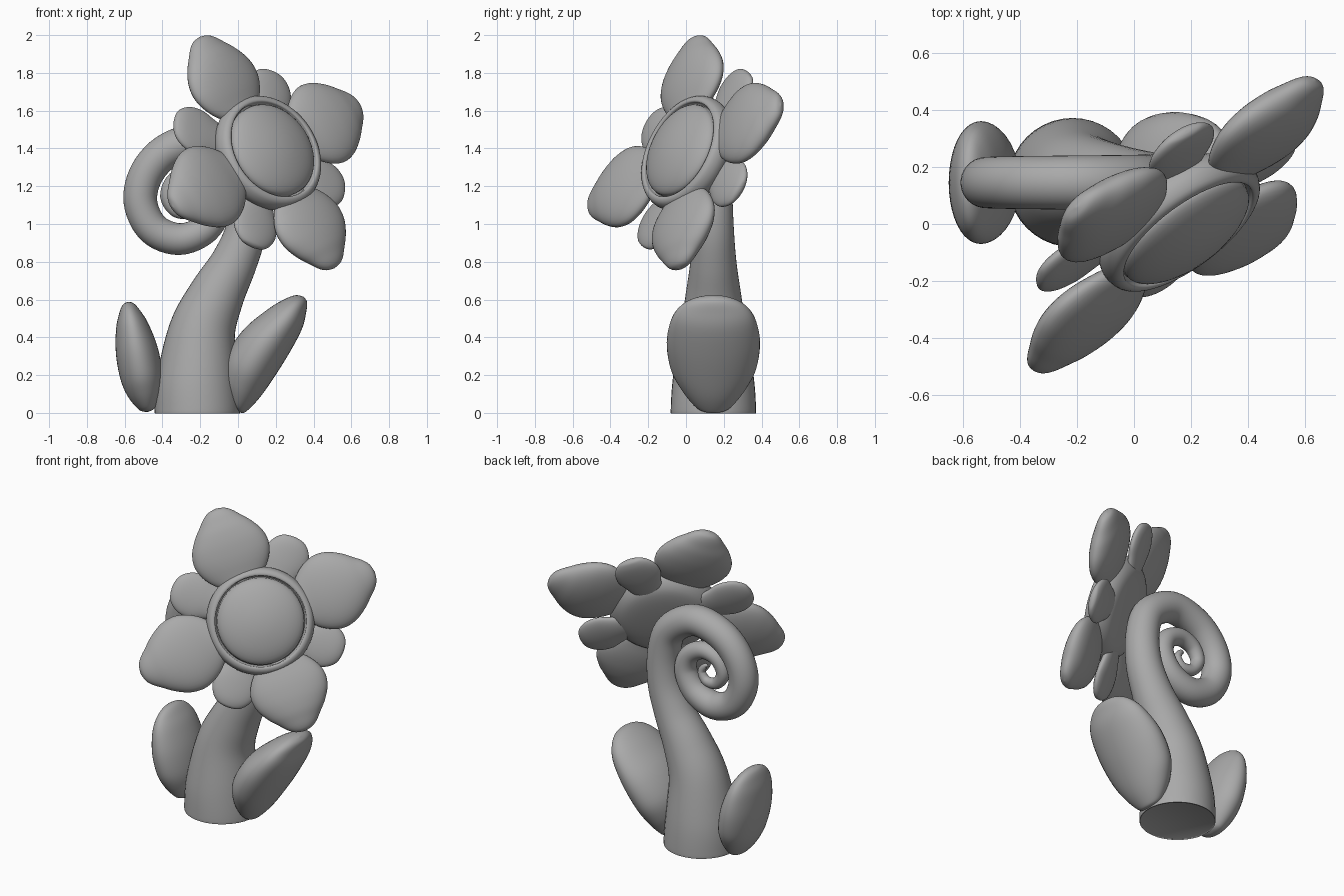
import bpy, bmesh, math
from mathutils import Vector

if "Cube" in bpy.data.objects:
    bpy.data.objects.remove(bpy.data.objects["Cube"])

grey = bpy.data.materials.new("soft grey")
grey.diffuse_color = (0.4, 0.4, 0.4, 1)
grey.use_nodes = True
grey.node_tree.nodes["Principled BSDF"].inputs["Base Color"].default_value = grey.diffuse_color


def smooth_rows(rows, steps):
    """Catmull-Rom interpolation through rows of numbers."""
    out = []
    for i in range(len(rows) - 1):
        p = [rows[max(0, min(len(rows) - 1, i + k))] for k in (-1, 0, 1, 2)]
        for s in range(steps):
            t = s / steps
            out.append([0.5 * (2 * b + (c - a) * t + (2 * a - 5 * b + 4 * c - d) * t * t
                               + (3 * b - a - 3 * c + d) * t ** 3) for a, b, c, d in zip(*p)])
    return out + [list(rows[-1])]


def loft(name, rings, sides=40, angle=40):
    """Skin elliptical rings given as (centre, half axis, half axis)."""
    bm = bmesh.new()
    loops = []
    for c, a, b in rings:
        loops.append([bm.verts.new(c + a * math.cos(k * math.tau / sides) + b * math.sin(k * math.tau / sides))
                      for k in range(sides)])
    for p, q in zip(loops, loops[1:]):
        for k in range(sides):
            j = (k + 1) % sides
            bm.faces.new((p[k], p[j], q[j], q[k]))
    bm.faces.new(loops[0][::-1])
    bm.faces.new(loops[-1])
    bmesh.ops.remove_doubles(bm, verts=bm.verts, dist=0.0005)
    bmesh.ops.recalc_face_normals(bm, faces=bm.faces)
    me = bpy.data.meshes.new(name)
    bm.to_mesh(me)
    bm.free()
    ob = bpy.data.objects.new(name, me)
    bpy.context.collection.objects.link(ob)
    me.materials.append(grey)
    bpy.ops.object.select_all(action='DESELECT')
    ob.select_set(True)
    bpy.context.view_layer.objects.active = ob
    bpy.ops.object.shade_smooth_by_angle(angle=math.radians(angle))
    return ob


def blade(name, start, end, side, profile):
    """Puffy leaf or petal; profile rows are (fraction, half width, half thickness, bow)."""
    axis = end - start
    side = side.normalized()
    thick = axis.normalized().cross(side)
    loft(name, [(start + axis * t + thick * bow, side * max(w, 0), thick * max(h, 0))
                for t, w, h, bow in smooth_rows(profile, 5)])


# Stem: tapers upward, arches over and curls into a spiral (x, z, radius)
path = [(-.215, .0, .22), (-.215, .012, .226), (-.215, .18, .215), (-.19, .43, .177), (-.115, .62, .148),
        (-.02, .8, .122), (.045, .98, .108), (.055, 1.18, .1), (.0, 1.34, .097), (-.17, 1.44, .095),
        (-.36, 1.395, .093), (-.48, 1.275, .091), (-.517, 1.12, .089), (-.45, .975, .087), (-.31, .92, .084),
        (-.17, .975, .077), (-.1, 1.095, .068), (-.13, 1.205, .06), (-.23, 1.26, .054), (-.33, 1.23, .048),
        (-.37, 1.145, .042), (-.325, 1.07, .036), (-.25, 1.065, .03), (-.215, 1.115, .024),
        (-.24, 1.16, .016), (-.26, 1.16, .004)]
pts = smooth_rows(path, 6)
stem_y = .145
rings = []
for i, (x, z, r) in enumerate(pts):
    p, q = pts[max(i - 1, 0)], pts[min(i + 1, len(pts) - 1)]
    tan = Vector((q[0] - p[0], 0, q[1] - p[1])).normalized()
    if z < .03:
        tan = Vector((0, 0, 1))
    rings.append((Vector((x, stem_y, z)), Vector((0, r, 0)), tan.cross(Vector((0, 1, 0))) * r))
loft("stem", rings)

# Two thick leaves at the foot, bowed toward the left
leaf = [(0, 0, 0, 0), (.012, .25, .25, 0), (.05, .43, .47, .1), (.17, .7, .8, .28), (.33, .92, .98, .38),
        (.56, 1, .97, .33), (.78, .9, .75, .16), (.91, .68, .48, .08), (.98, .36, .25, .02), (1, 0, 0, 0)]
for name, a, b, w, h, bow in (("right_leaf", (-.01, .01), (.345, .616), .247, .14, .145),
                              ("left_leaf", (-.475, .006), (-.585, .588), .215, .115, .0)):
    blade(name, Vector((a[0], stem_y, a[1])), Vector((b[0], stem_y, b[1])), Vector((0, 1, 0)),
          [(t, w * u, h * v, bow * k) for t, u, v, k in leaf])

# Flower head faces front right and slightly up
n = Vector((.555, -.74, .38)).normalized()
centre = Vector((.155, .01, 1.372))
u = n.cross(Vector((0, 0, 1))).normalized()
v = n.cross(u)


def turned(name, profile, steps=1):
    loft(name, [(centre + n * d, u * r, v * r) for r, d in smooth_rows(profile, steps)], 56, 50)


turned("flower_back", [(0, -.11), (.1, -.108), (.2, -.1), (.265, -.08), (.31, -.035), (.322, .01),
                       (.31, .05), (.29, .066), (.272, .064), (.264, .04), (.2, .02), (0, .02)], 3)
turned("flower_centre", [(0, .0), (.255, .0), (.259, .045), (.254, .066), (.23, .087), (.185, .108),
                         (.125, .125), (.06, .136), (0, .139)], 2)

# Four large petals and four small ones behind, between them
large = [(.3, .07, .03, 0), (.36, .125, .044, 0), (.43, .178, .056, 0), (.52, .218, .07, 0), (.61, .233, .078, 0),
         (.71, .22, .08, 0), (.81, .178, .073, 0), (.89, .128, .058, 0), (.95, .088, .043, 0),
         (.985, .05, .026, 0), (1, 0, 0, 0)]
small = [(.45, .085, .032, 0), (.58, .11, .037, 0), (.7, .133, .04, 0), (.82, .13, .039, 0), (.91, .107, .034, 0),
         (.97, .073, .024, 0), (.993, .035, .013, 0), (1, 0, 0, 0)]
# Each tip also has a sideways shift of the petal root
tips = {"top": (-.19, .04, 2.0, -.03), "right": (.64, .5, 1.635, 0),
        "bottom": (.48, 0, .745, -.02), "left": (-.355, -.5, 1.085, 0)}
small_tips = {"upper_right": (.17, .34, 1.8, 0), "upper_left": (-.315, -.23, 1.555, 0),
              "lower_left": (.09, -.24, .885, 0), "lower_right": (.53, .33, 1.15, 0)}
for kind, group, base, prof in (("petal", tips, centre, large),
                                ("back_petal", small_tips, centre - n * .055, small)):
    for where, (x, y, z, shift) in group.items():
        d = Vector((x, y, z)) - base
        d -= n * d.dot(n)
        root = base - n.cross(d).normalized() * shift
        end = base + d
        blade(where + "_" + kind, root, end, n.cross(end - root), prof)
